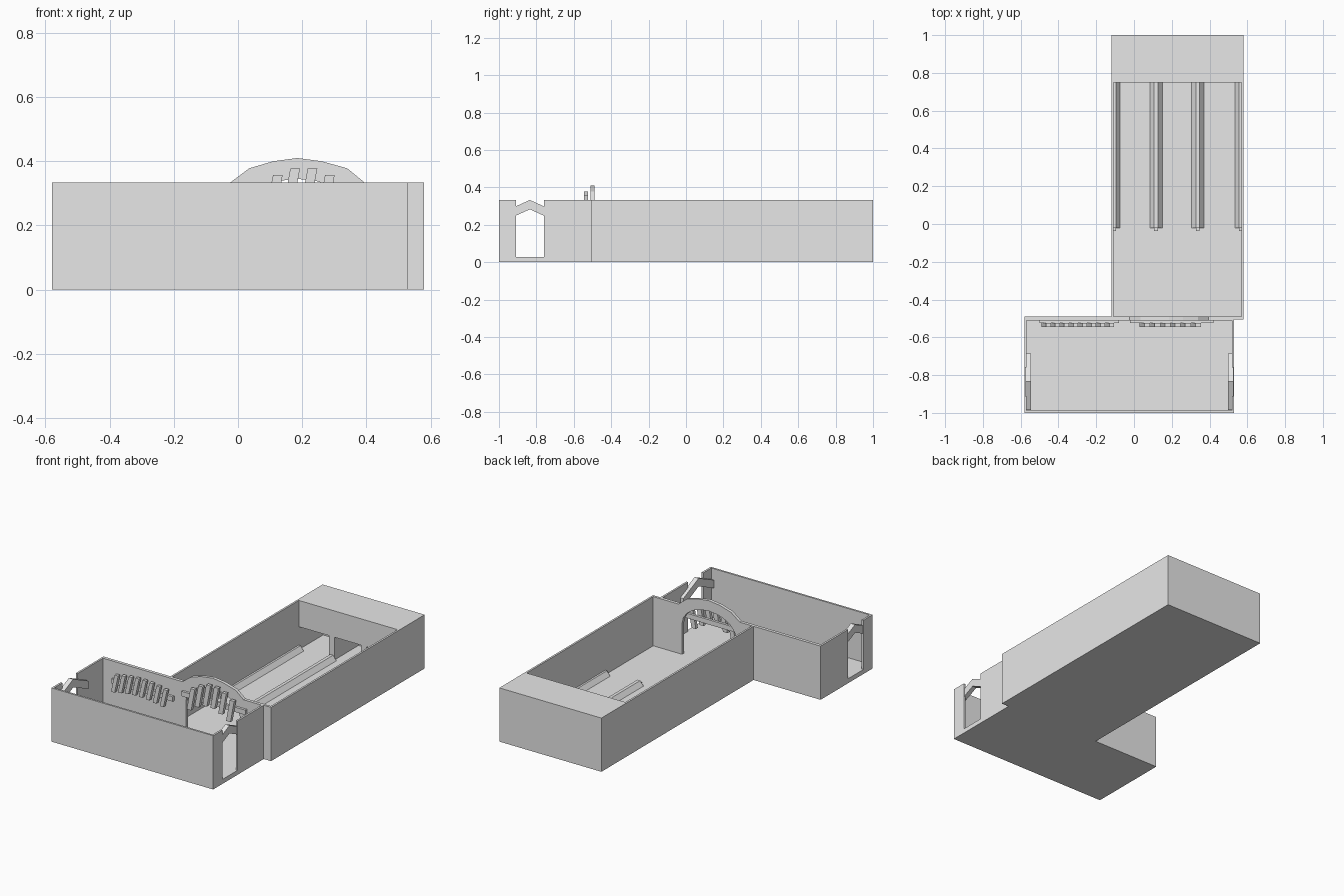
import bpy, bmesh, math

if "Cube" in bpy.data.objects:
    bpy.data.objects.remove(bpy.data.objects["Cube"])

grey = bpy.data.materials.new("plain_grey")
grey.diffuse_color = (0.8, 0.8, 0.8, 1)
grey.use_nodes = True
grey.node_tree.nodes["Principled BSDF"].inputs["Base Color"].default_value = grey.diffuse_color

F, H, T = 0.028, 0.333, 0.012      # floor level, wall top, wall thickness


def finish(name, bm):
    bmesh.ops.recalc_face_normals(bm, faces=bm.faces)
    me = bpy.data.meshes.new(name)
    bm.to_mesh(me)
    bm.free()
    me.materials.append(grey)
    ob = bpy.data.objects.new(name, me)
    bpy.context.collection.objects.link(ob)
    return ob


def prism(name, pts, axis, a, b):
    """Extrude a profile along x (profile is y,z), y (x,z) or z (x,y)."""
    place = {'x': lambda p, t: (t, p[0], p[1]),
             'y': lambda p, t: (p[0], t, p[1]),
             'z': lambda p, t: (p[0], p[1], t)}[axis]
    bm = bmesh.new()
    lo = [bm.verts.new(place(p, a)) for p in pts]
    hi = [bm.verts.new(place(p, b)) for p in pts]
    bm.faces.new(lo)
    bm.faces.new(hi)
    n = len(pts)
    for i in range(n):
        j = (i + 1) % n
        bm.faces.new((lo[i], lo[j], hi[j], hi[i]))
    return finish(name, bm)


def box(name, x0, x1, y0, y1, z0, z1):
    return prism(name, [(x0, y0), (x1, y0), (x1, y1), (x0, y1)], 'z', z0, z1)


# L-shaped floor
prism("floor", [(-0.58, -1), (0.53, -1), (0.53, -0.505), (0.58, -0.505), (0.58, 1),
                (-0.12, 1), (-0.12, -0.49), (-0.58, -0.49)], 'z', 0, F)

# Lobby walls, with a doorway at each end
box("lobby_front_wall", -0.58, 0.53, -1, -1 + T, F, H)
for side, x0, x1 in (("left", -0.58, -0.58 + T), ("right", 0.53 - T, 0.53)):
    box(side + "_wall_front_part", x0, x1, -1 + T, -0.91, F, H)
    box(side + "_wall_back_part", x0, x1, -0.76, -0.51, F, H)

# Gabled beams over the doorways
peak = -0.835
for side, x0, x1 in (("left", -0.575, -0.545), ("right", 0.498, 0.526)):
    prism(side + "_door_gable",
          [(peak - 0.15, 0.265), (peak, H), (peak + 0.15, 0.265),
           (peak + 0.15, 0.215), (peak, 0.283), (peak - 0.15, 0.215)], 'x', x0, x1)

# Dividing wall with arched opening and raised arched crown
cx = 0.185
arch = [(cx - 0.185 * math.cos(math.pi * i / 10),
         0.22 + 0.125 * math.sin(math.pi * i / 10)) for i in range(11)]
crown = [(0.395, H), (0.34, 0.378), (0.26, 0.40), (cx, 0.41),
         (0.11, 0.40), (0.035, 0.378), (-0.025, H)]
prism("dividing_wall",
      [(-0.58, F), (0.0, F)] + arch + [(0.37, F), (0.53, F), (0.53, H)]
      + crown + [(-0.58, H)], 'y', -0.51, -0.49)
box("dividing_wall_return", 0.53, 0.58, -0.505, -0.49, F, H)

# Lane hall walls
box("hall_left_wall", -0.12, -0.12 + T, -0.49, 1 - T, F, H)
box("hall_right_wall", 0.58 - T, 0.58, -0.49, 1 - T, F, H)
box("hall_back_wall", -0.12, 0.58, 1 - T, 1, F, H)

# Roofed machine bay at the far end
box("bay_roof", -0.12 + T, 0.58 - T, 0.75, 1 - T, H - 0.015, H)
box("bay_front_panel", -0.12 + T, 0.58 - T, 0.75, 0.77, 0.17, H - 0.015)

# Lane dividers with sloped sides, and bay posts behind them
R = F + 0.028
for i, x in enumerate((0.117, 0.338)):
    prism(f"lane_divider_{i}", [(x - 0.033, F), (x + 0.033, F), (x + 0.01, R),
                                (x - 0.01, R)], 'y', -0.02, 0.75)
    box(f"divider_nose_{i}", x - 0.01, x + 0.01, -0.036, -0.02, F, F + 0.014)
    box(f"bay_post_{i}", x - 0.018, x + 0.018, 0.75, 1 - T, F, 0.17)
for side, x, s in (("left", -0.108, 1), ("right", 0.568, -1)):
    prism(side + "_edge_divider", [(x, F), (x + s * 0.034, F), (x + s * 0.012, R),
                                   (x, R)], 'y', -0.02, 0.75)
    box(side + "_edge_nose", min(x, x + s * 0.012), max(x, x + s * 0.012),
        -0.036, -0.02, F, F + 0.014)


# Abstract slanted slat decoration on the dividing wall
def slats(name, x0, x1, z0, z1, count, width, lift):
    step = (x1 - x0 - width) / (count - 1)
    for i in range(count):
        x = x0 + i * step
        rise = lift * math.sin(math.pi * i / (count - 1))
        lean = 0.025
        prism(f"{name}_{i}", [(x, z0 + rise), (x + width, z0 + rise),
                              (x + width + lean, z1 + rise), (x + lean, z1 + rise)],
              'y', -0.545, -0.525)


slats("arch_slat", 0.03, 0.33, 0.19, 0.325, 6, 0.03, 0.055)
slats("wall_slat", -0.49, -0.13, 0.16, 0.27, 8, 0.025, 0.02)

# Rails that carry the slats
box("arch_slat_rail", -0.02, 0.42, -0.525, -0.51, 0.25, 0.28)
box("wall_slat_rail", -0.50, -0.08, -0.525, -0.51, 0.20, 0.23)
